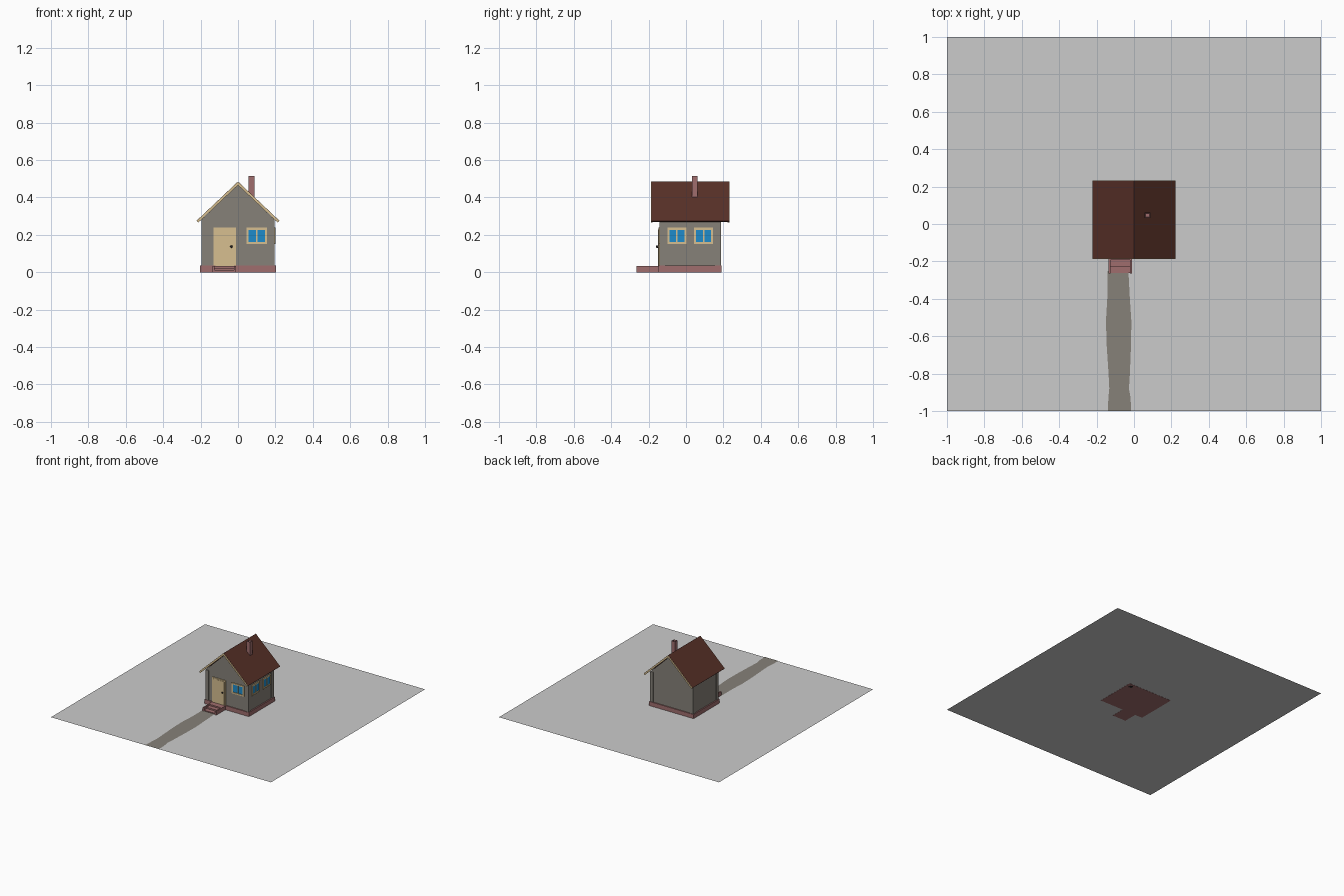
import bpy, bmesh, math
from mathutils import Matrix

if "Cube" in bpy.data.objects:
    bpy.data.objects.remove(bpy.data.objects["Cube"])


def mat(name, r, g, b):
    m = bpy.data.materials.new(name)
    m.diffuse_color = (r, g, b, 1)
    m.use_nodes = True
    m.node_tree.nodes["Principled BSDF"].inputs["Base Color"].default_value = m.diffuse_color
    return m


GROUND = mat("light grey", 0.60, 0.60, 0.60)
STONE = mat("warm grey", 0.24, 0.22, 0.19)
BRICK = mat("dusty pink brick", 0.35, 0.155, 0.155)
ROOF = mat("dark brown", 0.098, 0.030, 0.021)
WOOD = mat("pale wood", 0.68, 0.52, 0.28)
GLASS = mat("window blue", 0.013, 0.26, 0.60)
BLACK = mat("black", 0.02, 0.015, 0.015)


def finish(name, bm, material):
    bmesh.ops.recalc_face_normals(bm, faces=bm.faces)
    me = bpy.data.meshes.new(name)
    bm.to_mesh(me)
    bm.free()
    me.materials.append(material)
    ob = bpy.data.objects.new(name, me)
    bpy.context.collection.objects.link(ob)
    return ob


def box(name, x, y, z, material):
    bm = bmesh.new()
    bmesh.ops.create_cube(bm, size=1)
    for v in bm.verts:
        for i, r in enumerate((x, y, z)):
            v.co[i] = r[0] if v.co[i] < 0 else r[1]
    return finish(name, bm, material)


def prism(name, profile, y0, y1, material):
    """Extrude an xz profile along y."""
    bm = bmesh.new()
    f = bm.faces.new([bm.verts.new((x, y0, z)) for x, z in profile])
    r = bmesh.ops.extrude_face_region(bm, geom=[f])
    for v in r["geom"]:
        if isinstance(v, bmesh.types.BMVert):
            v.co.y = y1
    return finish(name, bm, material)


# ground plane, a hair above zero so the footings show from below
bm = bmesh.new()
bmesh.ops.create_grid(bm, x_segments=1, y_segments=1, size=1)
bmesh.ops.translate(bm, verts=bm.verts, vec=(0, 0, 0.001))
finish("ground", bm, GROUND)

# garden path with uneven edges
rows = [(-0.25, -0.143, -0.030), (-0.40, -0.143, -0.022), (-0.52, -0.150, -0.014),
        (-0.65, -0.146, -0.016), (-0.80, -0.136, -0.022), (-0.88, -0.132, -0.027),
        (-0.93, -0.137, -0.018), (-1.0, -0.140, -0.016)]
bm = bmesh.new()
pairs = [(bm.verts.new((a, y, 0.004)), bm.verts.new((b, y, 0.004))) for y, a, b in rows]
for p, q in zip(pairs, pairs[1:]):
    bm.faces.new((q[0], q[1], p[1], p[0]))
finish("path", bm, STONE)

# foundation and walls
box("foundation", (-0.202, 0.202), (-0.147, 0.19), (0, 0.035), BRICK)
prism("walls", [(-0.192, 0.03), (0.192, 0.03), (0.192, 0.283), (0, 0.468), (-0.192, 0.283)],
      -0.139, 0.182, STONE)
for sx in (-1, 1):
    for n, y in (("front", (-0.143, -0.113)), ("back", (0.156, 0.186))):
        x = sorted((sx * 0.168, sx * 0.196))
        box(n + "_corner_post", x, y, (0.035, 0.28), STONE)

# steps between two low cheek walls
for x in (-0.135, -0.022):
    box("step_cheek", (x, x + 0.010), (-0.265, -0.146), (0, 0.033), BRICK)
for i, z in enumerate((0.011, 0.022, 0.033)):
    box("step", (-0.126, -0.021), (-0.262 + i * 0.035, -0.146), (0, z), BRICK)


# roof: one bent slab, with wooden boards on both gable ends
def chevron(top, reach, drop, thick):
    k = thick * 0.7
    return [(-reach, drop), (0, top), (reach, drop), (reach - k, drop - k),
            (0, top - thick * 1.4), (-reach + k, drop - k)]


prism("roof", chevron(0.485, 0.222, 0.275, 0.008), -0.185, 0.23, ROOF)
for y in (-0.188, 0.223):
    prism("gable_board", chevron(0.484, 0.2215, 0.2745, 0.013), y, y + 0.01, WOOD)

# hollow chimney
bm = bmesh.new()
bmesh.ops.create_cube(bm, size=1, matrix=Matrix.Translation((0.072, 0.047, 0.44))
                      @ Matrix.Diagonal((0.03, 0.03, 0.15, 1)))
top = max(bm.faces, key=lambda f: f.calc_center_median().z)
bmesh.ops.inset_individual(bm, faces=[top], thickness=0.007)
bmesh.ops.translate(bm, verts=top.verts, vec=(0, 0, -0.06))
finish("chimney", bm, BRICK)

# door with knob
box("door_frame", (-0.132, -0.01), (-0.147, -0.135), (0.034, 0.238), WOOD)
box("door", (-0.121, -0.021), (-0.149, -0.14), (0.034, 0.228), WOOD)
bm = bmesh.new()
bmesh.ops.create_uvsphere(bm, u_segments=12, v_segments=8, radius=0.007,
                          matrix=Matrix.Translation((-0.035, -0.154, 0.137)))
finish("door_knob", bm, BLACK)


# windows: frame bars around two panes, on the front or the right wall
def window(side, a, b):
    z0, z1, w = 0.152, 0.238, 0.011
    mid = (a + b) / 2

    def put(name, u, z, depth, m):
        if side == "front":
            box(name, u, (-0.139 - depth, -0.13), z, m)
        else:
            box(name, (0.18, 0.192 + depth), u, z, m)

    put("window_panes", (a + 0.003, b - 0.003), (z0 + 0.003, z1 - 0.003), 0.003, GLASS)
    for u in ((a, a + w), (mid - 0.004, mid + 0.004), (b - w, b)):
        put("window_bar", u, (z0, z1), 0.008, WOOD)
    for z in ((z0, z0 + w), (z1 - w, z1)):
        put("window_rail", (a, b), z, 0.008, WOOD)


window("front", 0.045, 0.156)
window("right", -0.10, 0.003)
window("right", 0.043, 0.145)

# small dark drain under the back corner
box("drain", (0.15, 0.175), (0.145, 0.17), (-0.001, 0.005), BLACK)
